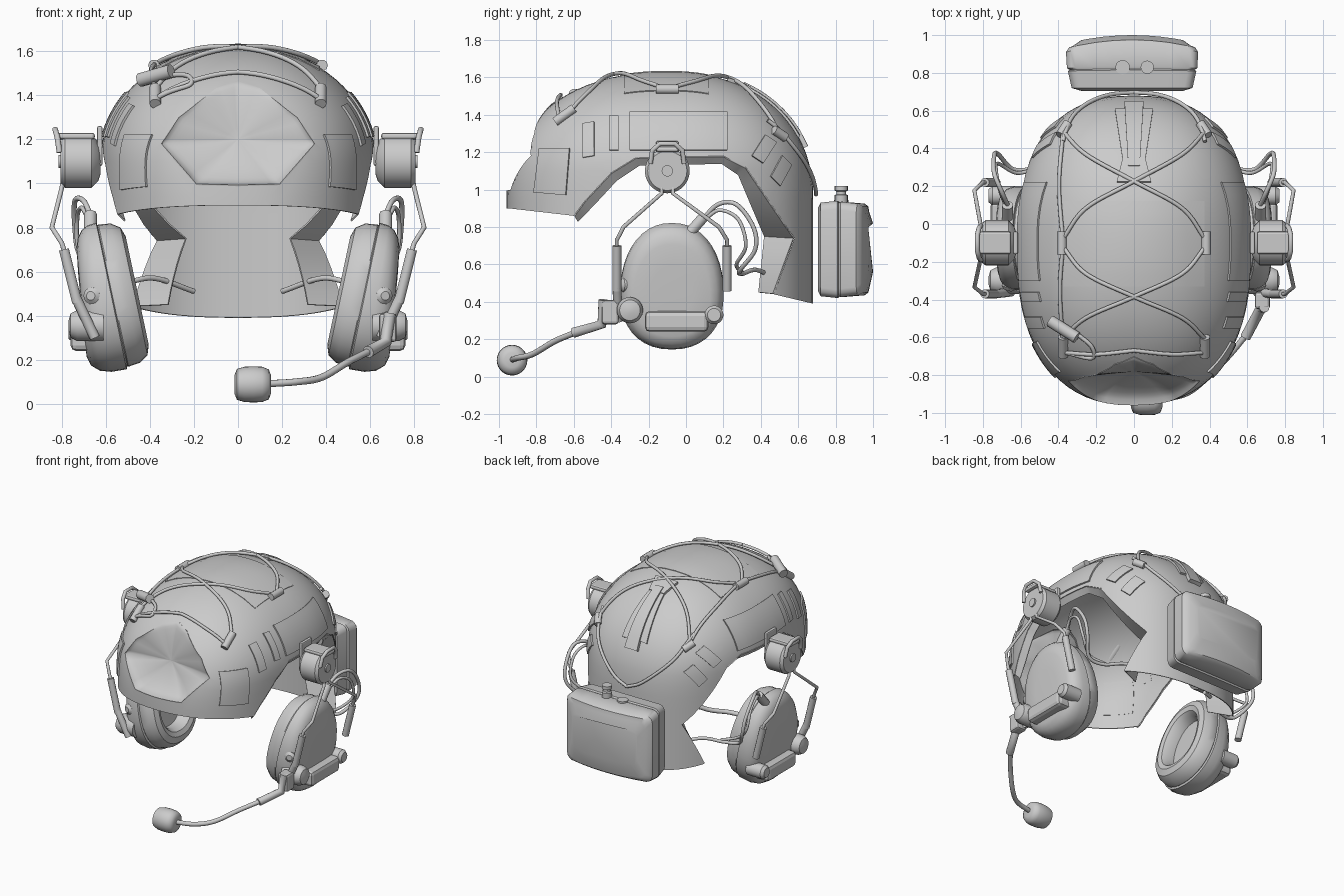
import bpy, bmesh, math
from mathutils import Vector as V

if "Cube" in bpy.data.objects:
    bpy.data.objects.remove(bpy.data.objects["Cube"])

grey = bpy.data.materials.new("matte_grey")
grey.diffuse_color = (0.6, 0.6, 0.6, 1)
grey.use_nodes = True
grey.node_tree.nodes["Principled BSDF"].inputs["Base Color"].default_value = grey.diffuse_color
YC, N, TOP = -0.1, 2.4, 1.63


def mesh_obj(name, verts, faces, mirror=False, thick=0, cut=None, smooth=35, offset=0):
    me = bpy.data.meshes.new(name)
    me.from_pydata([tuple(v) for v in verts], [], faces)
    bm = bmesh.new()
    bm.from_mesh(me)
    bmesh.ops.remove_doubles(bm, verts=bm.verts, dist=1e-5)
    bmesh.ops.recalc_face_normals(bm, faces=bm.faces)
    bm.to_mesh(me)
    bm.free()
    ob = bpy.data.objects.new(name, me)
    bpy.context.collection.objects.link(ob)
    me.materials.append(grey)
    if thick:
        m = ob.modifiers.new("thick", 'SOLIDIFY')
        m.thickness, m.offset = thick, offset
    for c in cut or []:
        m = ob.modifiers.new("cut", 'BOOLEAN')
        m.object, m.operation, m.solver = c, 'DIFFERENCE', 'EXACT'
    if mirror:
        ob.modifiers.new("mirror", 'MIRROR').use_mirror_merge = False
    if smooth:
        bpy.context.view_layer.update()
        dg = bpy.context.evaluated_depsgraph_get()
        new = bpy.data.meshes.new_from_object(ob.evaluated_get(dg))
        ob.modifiers.clear()
        ob.data = new
        bpy.ops.object.select_all(action='DESELECT')
        ob.select_set(True)
        bpy.context.view_layer.objects.active = ob
        bpy.ops.object.shade_smooth_by_angle(angle=math.radians(smooth))
    return ob


def loft(name, rings, **kw):
    n = len(rings[0])
    verts = [p for r in rings for p in r]
    faces = [(i * n + j, i * n + (j + 1) % n, (i + 1) * n + (j + 1) % n, (i + 1) * n + j)
             for i in range(len(rings) - 1) for j in range(n)]
    faces += [tuple(range(n)), tuple(range(len(verts) - n, len(verts)))]
    return mesh_obj(name, verts, faces, **kw)


def turned(name, profile, c, axis=(1, 0, 0), seg=28, **kw):
    q = V(axis).to_track_quat('Z', 'Y')
    rings = [[V(c) + q @ V((r * math.cos(t), r * math.sin(t), h))
              for t in (2 * math.pi * j / seg for j in range(seg))] for r, h in profile]
    return loft(name, rings, **kw)


def box(name, x, y, z, bevel=0.012, mirror=True):
    ob = loft(name, [[V((a, y[0], h)), V((b, y[0], h)), V((b, y[1], h)), V((a, y[1], h))]
                     for a, b, h in ((*x, z[0]), (*x, z[1]))], smooth=0)
    m = ob.modifiers.new("round", 'BEVEL')
    m.width, m.segments = bevel, 2
    if mirror:
        ob.modifiers.new("mirror", 'MIRROR').use_mirror_merge = False


def smooth_path(pts, k=8):
    p = [V(a) for a in pts]
    p = [p[0] * 2 - p[1]] + p + [p[-1] * 2 - p[-2]]
    out = []
    for i in range(1, len(p) - 2):
        a, b, c, d = p[i - 1:i + 3]
        for t in (j / k for j in range(k)):
            out.append((b * 2 + (c - a) * t + (a * 2 - b * 5 + c * 4 - d) * t * t
                        + (b * 3 - a - c * 3 + d) * t ** 3) / 2)
    return out + [p[-2]]


def tube(name, pts, r, mirror=False):
    cu = bpy.data.curves.new(name, 'CURVE')
    cu.dimensions, cu.bevel_depth, cu.bevel_resolution, cu.use_fill_caps = '3D', r, 3, True
    for s in ((1, -1) if mirror else (1,)):
        sp = cu.splines.new('POLY')
        sp.points.add(len(pts) - 1)
        for q, p in zip(sp.points, pts):
            q.co = (p[0] * s, p[1], p[2], 1)
        sp.use_smooth = True
    cu.materials.append(grey)
    bpy.context.collection.objects.link(bpy.data.objects.new(name, cu))


# Helmet surface: superellipse plan whose half sizes shrink towards the crown
def half(z):
    def dome(z0, p):
        return max(0, 1 - max(0, (z - z0) / (TOP - z0)) ** p) ** (1 / p)
    e = dome(0.95, 2.2)
    return 0.625 * dome(1.1, 2), 0.86 * e, 0.78 * e


def inside(p):
    a, f, b = half(p.z)
    return a > 1e-4 and (abs(p.x) / a) ** N + (abs(p.y - YC) / (f if p.y < YC else b)) ** N < 1


def onto(p, axis, sign=1, off=0.0):
    p = V(p)
    lo, hi = (0, YC, 0.9)[axis], 1.7 * sign
    for _ in range(30):
        p[axis] = (lo + hi) / 2
        if inside(p):
            lo = p[axis]
        else:
            hi = p[axis]
    return p + (p - V((0, YC, 0.8))).normalized() * off


def patch(name, c, axis, sign=1, mirror=True, thick=0.024, n=8):
    c = [V(q) for q in c]
    verts = [onto(c[0].lerp(c[1], i / n).lerp(c[3].lerp(c[2], i / n), j / n), axis, sign)
             for i in range(n + 1) for j in range(n + 1)]
    w = n + 1
    faces = [(i * w + j, i * w + j + 1, (i + 1) * w + j + 1, (i + 1) * w + j)
             for i in range(n) for j in range(n)]
    mesh_obj(name, verts, faces, mirror=mirror, thick=thick)


# Cutters: side profile under the rim, and the front opening
ear = [(-.6, .86), (-.54, .94), (-.4, 1.09), (-.27, 1.17), (.2, 1.18), (.32, 1.12), (.58, .74), (.47, .44)]
under = [(-1.3, .9), (-.95, .9)] + ear + [(.68, .39), (1, .39), (1, .1), (-1.3, .1)]
rim_cutter = loft("rim_cutter", [[V((x, y, z)) for y, z in under] for x in (-1, 1)], smooth=0)
hexa = [(0, 1.465), (.1, 1.43), (.27, 1.3), (.35, 1.18), (.19, .995), (0, .99)]
hexa += [(-x, z) for x, z in hexa[-2:0:-1]]
front_cutter = loft("front_cutter", [[V((x, y, z)) for x, z in hexa] for y in (-1.3, -.5)], smooth=0)
for c in (rim_cutter, front_cutter):
    c.hide_render = True
    c.display_type = 'WIRE'

# Helmet shell
rows = [.3 + .08 * i for i in range(10)] + [1.1 + .53 * math.sin(i * math.pi / 36) for i in range(18)]
rings = []
for z in rows:
    a, f, b = half(z)
    ring = []
    for j in range(72):
        c, s = math.cos(j * math.pi / 36), math.sin(j * math.pi / 36)
        ring.append(V((a * math.copysign(abs(c) ** (2 / N), c),
                       YC + (b if s > 0 else f) * math.copysign(abs(s) ** (2 / N), s), z)))
    rings.append(ring)
verts = [p for r in rings for p in r] + [V((0, YC, TOP))]
faces = [(i * 72 + j, i * 72 + (j + 1) % 72, (i + 1) * 72 + (j + 1) % 72, (i + 1) * 72 + j)
         for i in range(len(rows) - 1) for j in range(72)]
faces += [(len(verts) - 73 + j, len(verts) - 73 + (j + 1) % 72, len(verts) - 1) for j in range(72)]
mesh_obj("helmet_shell", verts, faces, thick=0.008, offset=-1, cut=[rim_cutter, front_cutter])

# Flange turned inwards along the ear cutout, widening into the nape flap
inner = [(-.58, .83, .03), (-.5, .91, .03), (-.37, 1.05, .03), (-.25, 1.13, .03), (.19, 1.14, .03),
         (.28, 1.08, .05), (.42, .75, .13), (.39, .45, .16)]
verts, K = [], 5
for i in range(len(ear) - 1):
    for t in (k / K for k in range(K + (i == len(ear) - 2))):
        y, z = V(ear[i]).lerp(V(ear[i + 1]), t)
        yi, zi, d = V(inner[i]).lerp(V(inner[i + 1]), t)
        o = onto((0, y, z), 0, 1, -.005)
        verts += [o, V((o.x - d, yi, zi))]
mesh_obj("ear_flange", verts, [(i, i + 1, i + 3, i + 2) for i in range(0, len(verts) - 2, 2)],
         mirror=True, thick=.008, smooth=30)

# Shallow bowl in the front opening: steep walls and a nearly flat back
edge = []
for (x0, z0), (x1, z1) in zip(hexa, hexa[1:] + hexa[:1]):
    edge += [onto((x0 + (x1 - x0) * t / 5, 0, z0 + (z1 - z0) * t / 5), 1, -1) for t in range(5)]
m = len(edge)
bowl = [V((p.x * (1 - t), p.y + (-.78 - p.y) * t ** .5, p.z + (1.2 - p.z) * t))
        for t in (0, .03, .08, .15, .35, .6, .8, .97) for p in edge]
faces = [(i * m + j, i * m + (j + 1) % m, (i + 1) * m + (j + 1) % m, (i + 1) * m + j)
         for i in range(7) for j in range(m)] + [tuple(range(7 * m, 8 * m))]
mesh_obj("front_bowl", bowl, faces, thick=0.006, smooth=70)

# Raised patches on the shell
sides = {"front_patch": [(-.81, .985), (-.78, 1.22), (-.62, 1.22), (-.64, .97)],
         "slim_patch_a": [(-.55, 1.17), (-.55, 1.35), (-.49, 1.36), (-.49, 1.18)],
         "slim_patch_b": [(-.41, 1.21), (-.41, 1.39), (-.36, 1.39), (-.36, 1.21)],
         "side_panel": [(-.3, 1.21), (-.3, 1.41), (.22, 1.41), (.22, 1.21)],
         "rear_patch_a": [(.35, 1.18), (.42, 1.29), (.48, 1.25), (.41, 1.14)],
         "rear_patch_b": [(.45, 1.07), (.51, 1.18), (.56, 1.13), (.5, 1.02)]}
for name, q in sides.items():
    patch(name, [(0, y, z) for y, z in q], 0, thick=.02)
patch("crown_panel", [(-.37, -.33, 0), (.37, -.33, 0), (.37, .12, 0), (-.37, .12, 0)], 2, mirror=False, thick=.01)
patch("rear_strap", [(-.06, .34, 0), (.06, .34, 0), (.1, .6, 0), (-.1, .6, 0)], 2, mirror=False, thick=.024)
patch("rear_strap_top", [(-.03, .3, 0), (.03, .3, 0), (.05, .63, 0), (-.05, .63, 0)], 2, mirror=False, thick=.05)
patch("strap_buckle", [(-.09, .22, 0), (.09, .22, 0), (.06, .34, 0), (-.06, .34, 0)], 2, mirror=False, thick=.036)


# Elastic cords, laced over the crown, with clips
def cord(name, pts, axis=2, mirror=True, r=0.011):
    tube(name, [onto(p, axis, 1, .016) for p in smooth_path([(*p, 0) if axis == 2 else (p[0], 0, p[1])
                                                             for p in pts])], r, mirror)


cord("front_cord", [(.37, -.67), (.2, -.68), (0, -.66)])
cord("front_cord_upper", [(.37, -.6), (.25, -.49), (0, -.38), (-.25, -.26), (-.37, -.12)])
cord("rear_cord", [(.37, -.08), (.25, .08), (0, .22), (-.25, .36), (-.37, .48)])
cord("edge_cord", [(-.37, -.12), (-.385, -.35), (-.37, -.62)], mirror=False)
cord("long_edge_cord", [(-.37, -.08), (-.39, .2), (-.37, .46)], mirror=False)
cord("back_cord", [(.37, 1.36), (.3, 1.2), (.12, 1.03), (0, .97)], 1)
cord("toggle_loop", [(-.3, -.57), (-.22, -.64), (-.22, -.7), (-.36, -.67)], mirror=False)
for name, p, d in (("front_clip", (.37, -.64), (0, .05)), ("mid_clip", (.375, -.1), (0, .06)),
                   ("rear_clip", (.365, .49), (-.02, .03))):
    tube(name, [onto((p[0] + d[0] * s, p[1] + d[1] * s, 0), 2, 1, .015) for s in (-1, 1)], .026, True)
tube("cord_toggle", [onto((-.42, -.49, 0), 2, 1, .05), onto((-.29, -.58, 0), 2, 1, .04)], .032)

# Rear pouch: rounded rectangles lofted backwards, the rear face bowed outwards
rings = []
for y, w, z0, z1 in ((.705, .27, .46, .9), (.72, .32, .43, .93), (.81, .34, .42, .94), (.815, .33, .43, .93),
                     (.825, .345, .425, .935), (.91, .35, .435, .925), (.93, .335, .45, .91), (.935, .31, .47, .88),
                     (.955, .27, .56, .82)):
    ring = []
    for cx, cz, a0 in ((w, z1, 0), (-w, z1, 90), (-w, z0, 180), (w, z0, 270)):
        ox, oz = cx - math.copysign(.045, cx), cz + (-.045 if cz == z1 else .045)
        ring += [V((ox + .045 * math.cos(math.radians(a0 + k * 30)), 0,
                    oz + .045 * math.sin(math.radians(a0 + k * 30)))) for k in range(4)]
    # split the long top and bottom edges so the pouch can bow
    full = []
    for i, p in enumerate(ring):
        full.append(p)
        if i in (3, 11):
            full += [p.lerp(ring[(i + 1) % 16], t / 6) for t in range(1, 6)]
    bow = .045 * min(1, max(0, (y - .8) / .1))
    rings.append([V((p.x - .01, y + bow * (1 - (p.x / .35) ** 2), p.z)) for p in full])
loft("rear_pouch", rings)
turned("pouch_knob", [(.035, 0), (.035, .06), (.025, .065), (.025, .08), (.035, .085), (.035, .11)],
       (.07, .83, .91), (0, 0, 1), 16)
turned("pouch_cap", [(.038, 0), (.038, .02)], (-.06, .83, .925), (0, 0, 1), 20)

# Ear cups: rounded egg outline lofted along a tilted axis, with a hollow cushion and a more upright outer face
ca, sa = math.cos(math.radians(12)), math.sin(math.radians(12))
rings = []
for u, k in ((-.02, .02), (-.02, .55), (-.07, .57), (-.105, .64), (-.115, .74), (-.1, .87), (-.06, .95), (-.005, .97),
             (0, .96), (.005, 1), (.06, 1), (.1, .96), (.13, .87), (.143, .74), (.147, .4), (.147, .02)):
    ring = []
    for t in (j * math.pi / 20 for j in range(40)):
        c, s = (math.copysign(abs(q) ** .9, q) for q in (math.cos(t), math.sin(t)))
        v, w = .275 * k * c * (1 - .08 * s), .34 * k * s
        lean = sa - .12 * max(0, u) / .147
        ring.append(V((.57 + u * ca + w * lean, -.075 + v, .49 + w * ca - u * sa)))
    rings.append(ring)
loft("ear_cup", rings, mirror=True)
box("cup_battery", (.62, .76), (-.22, .12), (.24, .35), .025)
turned("cup_dial", [(.07, -.1), (.07, .02), (.055, .05), (.02, .06)], (.71, -.3, .355), mirror=True)
turned("cup_rear_dial", [(.05, -.08), (.05, .04), (.035, .06)], (.71, .15, .33), mirror=True)
turned("cup_button", [(.038, 0), (.038, .05), (.02, .065)], (.65, -.29, .49), (0.3, -1, 0), mirror=True)
tube("cable_plug", [(.67, .02, .77), (.67, .1, .86)], .03, True)

# Rail mounts
turned("mount_drum", [(.06, -.11), (.09, -.1), (.12, -.07), (.12, .05), (.105, .07), (.03, .07), (.03, .08)],
       (.735, -.1, 1.1), mirror=True)
box("mount_plate", (.615, .64), (-.16, -.04), (1.08, 1.26), .008)
box("mount_clip", (.65, .83), (-.16, -.04), (1.2, 1.23), .012)
tube("mount_bail", [(.81, -.19, 1.14), (.82, -.18, 1.21), (.83, -.14, 1.245), (.83, -.06, 1.245),
                    (.82, -.02, 1.21), (.81, -.01, 1.14)], .013, True)

# Wire arms and sliders
for name, y, k in (("front", -.37, -.13), ("rear", .22, -.07)):
    tube(name + "_arm", [(.79, k, 1.04), (.8, k, .98), (.845, k + (y - k) * .85, .8), (.8, y, .73), (.76, y, .6)],
         .011, True)
    tube(name + "_slider", [(.79, y, .7), (.73, y, .46)], .024, True)
tube("front_slider_end", [(.735, -.37, .48), (.65, -.36, .3)], .024, True)

# Cables from the cups into the nape
tube("ear_cable", smooth_path([(.66, .08, .83), (.7, .17, .92), (.74, .27, .92), (.74, .36, .8), (.72, .37, .68),
                               (.64, .29, .57), (.52, .3, .55), (.38, .38, .57), (.2, .5, .51)]), .012, True)
tube("ear_cable_return", smooth_path([(.68, .1, .84), (.71, .18, .89), (.73, .28, .84), (.72, .32, .7),
                                      (.62, .27, .6), (.5, .3, .56)]), .01, True)

# Microphone boom
box("boom_mount", (.64, .72), (-.45, -.36), (.28, .41), .015, mirror=False)
tube("boom_sleeve", [(.69, -.44, .41), (.67, -.45, .28), (.59, -.6, .235)], .028)
tube("boom", smooth_path([(.6, -.58, .24), (.5, -.7, .19), (.38, -.82, .12), (.27, -.9, .1), (.12, -.93, .09)]), .016)
turned("mic_foam", [(.045, -.085), (.07, -.075), (.08, -.04), (.082, 0), (.08, .04), (.068, .07), (.04, .08)],
       (.07, -.93, .088), smooth=50)
